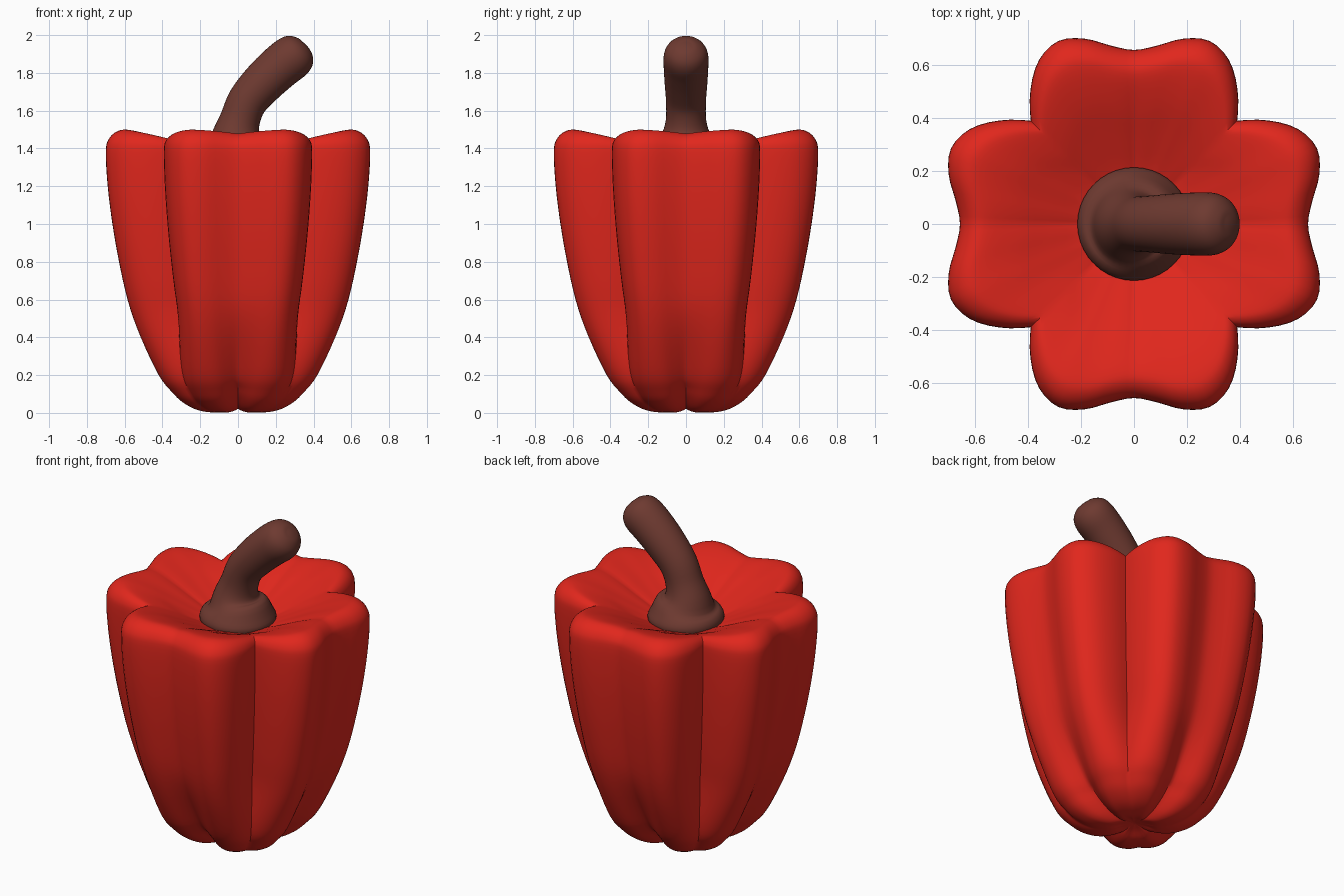
import bpy, bmesh, math
from mathutils import Vector

if "Cube" in bpy.data.objects:
    bpy.data.objects.remove(bpy.data.objects["Cube"])


def spline(pts, steps):
    """Catmull-Rom resampling of same-length tuples."""
    pts = [Vector(p) for p in pts]
    ext = [2 * pts[0] - pts[1]] + pts + [2 * pts[-1] - pts[-2]]
    out = []
    for a, b, c, d in zip(ext, ext[1:], ext[2:], ext[3:]):
        for s in range(steps):
            t = s / steps
            out.append(0.5 * (2 * b + (c - a) * t + (2 * a - 5 * b + 4 * c - d) * t * t
                              + (3 * b - a - 3 * c + d) * t ** 3))
    return out + [pts[-1]]


def loft(name, rings, start, end, color, angle):
    """Skin closed rings and cap both ends with a fan to a point."""
    bm = bmesh.new()
    rows = [[bm.verts.new(p) for p in ring] for ring in rings]
    n = len(rows[0])
    for lo, hi in zip(rows, rows[1:]):
        for i in range(n):
            j = (i + 1) % n
            bm.faces.new((lo[i], lo[j], hi[j], hi[i]))
    for row, tip in ((rows[0], start), (rows[-1], end)):
        v = bm.verts.new(tip)
        for i in range(n):
            bm.faces.new((row[i], row[(i + 1) % n], v))
    bmesh.ops.recalc_face_normals(bm, faces=bm.faces)
    mesh = bpy.data.meshes.new(name)
    bm.to_mesh(mesh)
    bm.free()
    obj = bpy.data.objects.new(name, mesh)
    bpy.context.collection.objects.link(obj)
    mat = bpy.data.materials.new(name + "_color")
    mat.diffuse_color = color
    mat.use_nodes = True
    mat.node_tree.nodes["Principled BSDF"].inputs["Base Color"].default_value = mat.diffuse_color
    mesh.materials.append(mat)
    bpy.ops.object.select_all(action='DESELECT')
    obj.select_set(True)
    bpy.context.view_layer.objects.active = obj
    bpy.ops.object.shade_smooth_by_angle(angle=math.radians(angle))
    return obj


# Half-lobe outline every 7.5 degrees, lobe axis to crease: (upper body, underside)
outline = [(.968, .86), (.936, .78), (.968, .86), (1.032, .98), (1.065, 1.05),
           (1.02, 1.08), (.914, 1.07), (.785, 1.02)]
half = spline(outline, 3)[3:]
N = len(half) - 1

# Body profile: radius, height, height shift at lobe axis, height shift at crease
profile = [(0, .035, 0, 0), (.06, .022, .005, 0), (.13, .003, .02, 0), (.22, .015, .03, 0),
           (.30, .055, .03, 0), (.36, .11, .02, 0), (.43, .2, 0, 0), (.52, .4, 0, 0),
           (.585, .6, 0, 0), (.63, .8, 0, 0), (.665, 1.0, 0, 0), (.69, 1.2, 0, 0),
           (.70, 1.38, 0, 0), (.685, 1.45, -.01, -.02), (.64, 1.492, -.018, -.045),
           (.58, 1.497, -.025, -.06), (.46, 1.46, -.03, -.06), (.33, 1.40, -.025, -.05),
           (.2, 1.34, -.015, -.03), (.1, 1.31, 0, -.01), (0, 1.30, 0, 0)]

# Pepper body
rings = []
for r, z, axis, crease in spline(profile, 4)[1:-1]:
    t = min(max(z / .6, 0), 1)
    low = 1 - t * t * (3 - 2 * t)
    ring = []
    for i in range(8 * N):
        k = i % (2 * N)
        k = min(k, 2 * N - k)
        f = k / N
        shape = half[k][0] * (1 - low) + half[k][1] * low
        dz = axis * max(0, 1 - 2 * f) ** 1.5 + crease * max(0, 2 * f - 1) ** 1.5
        ang = 2 * math.pi * i / (8 * N)
        ring.append((r * shape * math.cos(ang), r * shape * math.sin(ang), z + dz))
    rings.append(ring)
loft("pepper_body", rings, (0, 0, .035), (0, 0, 1.30), (.75, .02, .012, 1), 40)

# Bent stem with flared base: x, z, radius
path = [(0, 1.27, .12), (0, 1.30, .19), (0, 1.35, .213), (0, 1.41, .18), (-.008, 1.47, .132),
        (.01, 1.55, .107), (.05, 1.65, .106), (.13, 1.745, .113), (.22, 1.83, .118),
        (.29, 1.885, .118), (.332, 1.917, .1), (.357, 1.937, .06), (.364, 1.943, .02)]
pts = spline(path, 4)
rings = []
for i, (x, z, r) in enumerate(pts):
    a, b = pts[max(i - 1, 0)], pts[min(i + 1, len(pts) - 1)]
    side = Vector((b[1] - a[1], 0, a[0] - b[0])).normalized()
    rings.append([Vector((x, 0, z)) + r * (side * math.cos(u) + Vector((0, math.sin(u), 0)))
                  for u in (2 * math.pi * k / 40 for k in range(40))])
loft("stem", rings, (0, 0, 1.27), (.365, 0, 1.944), (.155, .042, .03, 1), 60)
